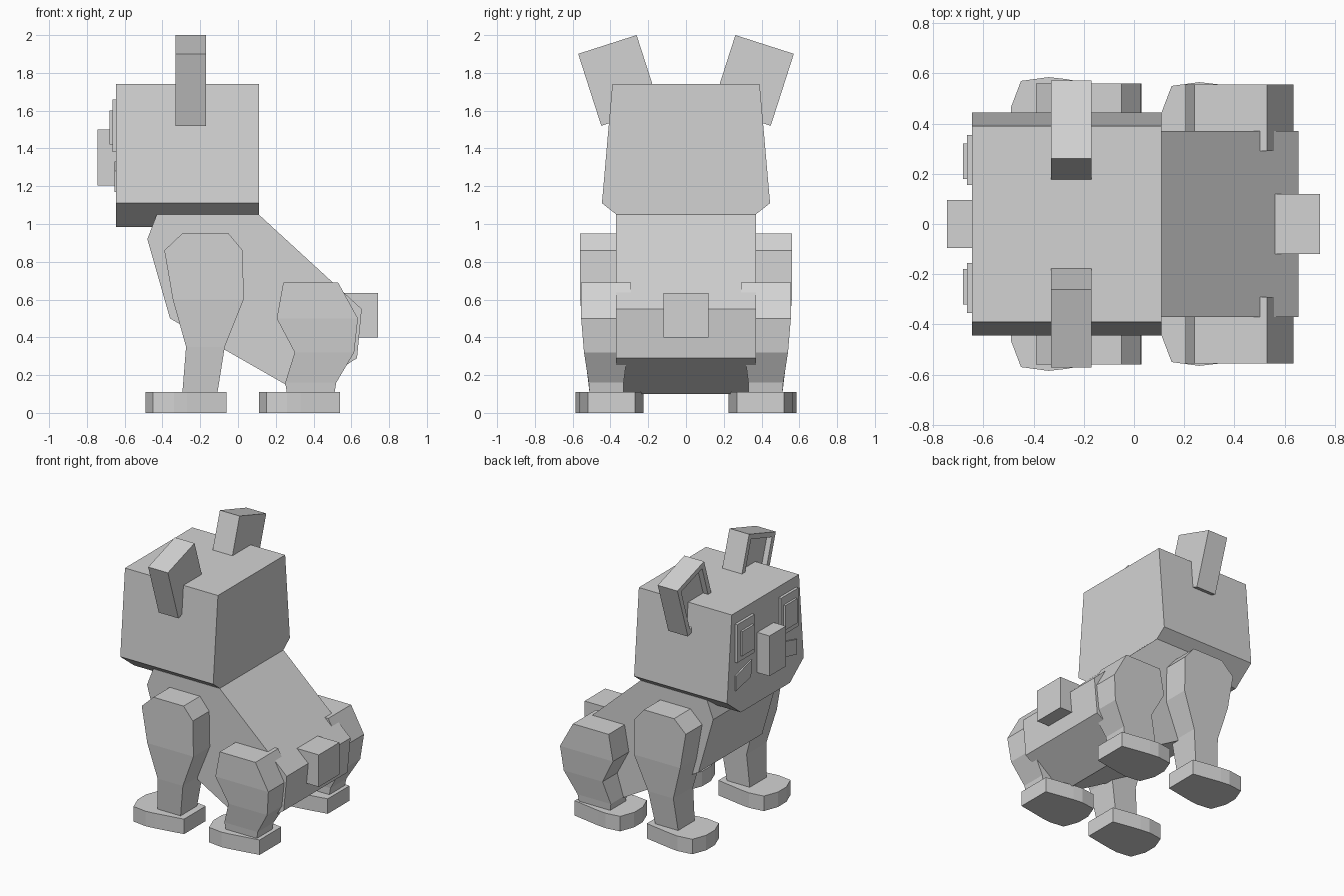
import bpy, bmesh, math
from mathutils import Matrix, Vector

cube = bpy.data.objects.get("Cube")
if cube:
    bpy.data.objects.remove(cube, do_unlink=True)

grey = bpy.data.materials.new("plain_grey")
grey.use_nodes = True
grey.diffuse_color = (0.65, 0.65, 0.65, 1)
grey.node_tree.nodes["Principled BSDF"].inputs["Base Color"].default_value = grey.diffuse_color


def finish(name, bm):
    bmesh.ops.recalc_face_normals(bm, faces=bm.faces[:])
    mesh = bpy.data.meshes.new(name)
    bm.to_mesh(mesh)
    bm.free()
    mesh.materials.append(grey)
    ob = bpy.data.objects.new(name, mesh)
    bpy.context.scene.collection.objects.link(ob)
    return ob


def bridge(name, rings):
    """Join a stack of matching rings and cap both ends."""
    bm = bmesh.new()
    loops = [[bm.verts.new(p) for p in ring] for ring in rings]
    for a, b in zip(loops, loops[1:]):
        for i in range(len(a)):
            j = (i + 1) % len(a)
            bm.faces.new((a[i], a[j], b[j], b[i]))
    bm.faces.new(loops[0])
    bm.faces.new(loops[-1])
    return finish(name, bm)


def loft(name, levels):
    """Rectangular sections: z, x range, y range."""
    return bridge(name, [[(x0, y0, z), (x1, y0, z), (x1, y1, z), (x0, y1, z)]
                         for z, x0, x1, y0, y1 in levels])


def box(name, x0, x1, y0, y1, z0, z1):
    return loft(name, [(z0, x0, x1, y0, y1), (z1, x0, x1, y0, y1)])


def ear(name, side):
    """Leaning block with a recessed panel on the face side."""
    bm = bmesh.new()
    bmesh.ops.create_cube(bm, size=1)
    bmesh.ops.scale(bm, vec=(0.16, 0.325, 0.4), verts=bm.verts)
    panel = min(bm.faces, key=lambda f: f.calc_center_median().x)
    bmesh.ops.inset_region(bm, faces=[panel], thickness=0.05)
    out = bmesh.ops.extrude_discrete_faces(bm, faces=[panel])
    bmesh.ops.translate(bm, vec=(0.04, 0, 0), verts=out["faces"][0].verts[:])
    place = Matrix.Translation((-0.25, side * 0.355, 1.76))
    turn = Matrix.Rotation(-side * math.radians(17.8), 4, "X")
    bmesh.ops.transform(bm, matrix=place @ turn, verts=bm.verts)
    return finish(name, bm)


# Body: side profile swept across the width
profile = [(-0.43, 1.05), (0.11, 1.05), (0.655, 0.55), (0.63, 0.29),
           (0.34, 0.1), (-0.36, 0.5), (-0.48, 0.92)]
bridge("body", [[(x, y, z) for x, z in profile] for y in (-0.37, 0.37)])

# Head, nose and tail
loft("head", [(0.985, -0.645, 0.11, -0.285, 0.285),
              (1.11, -0.645, 0.11, -0.445, 0.445),
              (1.74, -0.645, 0.11, -0.39, 0.39)])
box("nose", -0.745, -0.6, -0.095, 0.095, 1.205, 1.5)
box("tail", 0.56, 0.74, -0.12, 0.12, 0.4, 0.635)

# Leg sections
fore = [(0.1, -0.295, -0.11, 0.32, 0.51), (0.35, -0.275, -0.07, 0.31, 0.54),
        (0.6, -0.345, 0.03, 0.3, 0.56), (0.86, -0.39, 0.025, 0.3, 0.56),
        (0.95, -0.295, -0.05, 0.3, 0.56)]
hind = [(0.1, 0.26, 0.51, 0.33, 0.51), (0.16, 0.25, 0.52, 0.33, 0.515),
        (0.32, 0.3, 0.615, 0.31, 0.54), (0.5, 0.205, 0.635, 0.29, 0.555),
        (0.69, 0.24, 0.53, 0.29, 0.555)]

# Foot outline, one half, toe to heel
half = [(-0.49, 0.05), (-0.45, 0.155), (-0.34, 0.17), (-0.27, 0.162), (-0.06, 0.125)]
outline = half + [(x, -y) for x, y in reversed(half)]

# Paired parts on both sides
for label, s in (("left", -1), ("right", 1)):
    for leg, rows, dx, cy in (("fore", fore, 0, 0.415), ("hind", hind, 0.6, 0.395)):
        loft(f"{leg}_leg_{label}", [(z, a, b, s * c, s * d) for z, a, b, c, d in rows])
        bridge(f"{leg}_foot_{label}",
               [[(x + dx, s * (cy + y), z) for x, y in outline] for z in (0, 0.11)])
    ear(f"ear_{label}", s)
    box(f"eye_rim_{label}", -0.665, -0.64, s * 0.155, s * 0.355, 1.38, 1.66)
    box(f"eye_{label}", -0.681, -0.66, s * 0.18, s * 0.32, 1.42, 1.6)
    cheek = [(0.355, 1.17), (0.355, 1.28), (0.17, 1.33), (0.18, 1.21)]
    bridge(f"cheek_{label}", [[(x, s * y, z) for y, z in cheek] for x in (-0.655, -0.64)])
